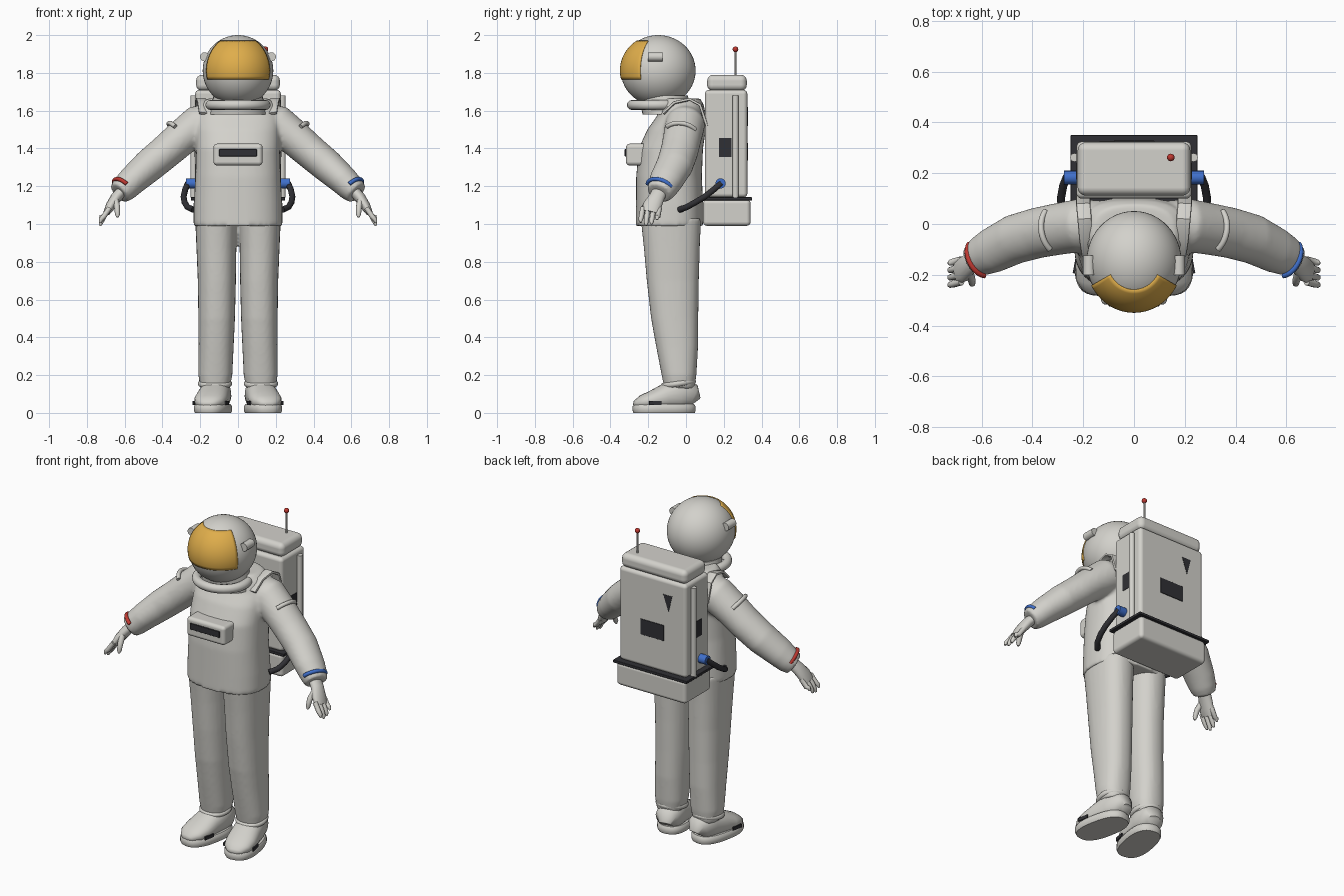
import bpy, bmesh, math
from math import sin, cos, pi, radians
from mathutils import Vector, Matrix

if "Cube" in bpy.data.objects:
    bpy.data.objects.remove(bpy.data.objects["Cube"])


def material(name, rgb):
    m = bpy.data.materials.new(name)
    m.diffuse_color = (*rgb, 1)
    m.use_nodes = True
    m.node_tree.nodes["Principled BSDF"].inputs["Base Color"].default_value = m.diffuse_color
    return m


WHITE = material("suit white", (0.65, 0.64, 0.60))
GOLD = material("visor gold", (0.74, 0.42, 0.07))
DARK = material("dark rubber", (0.03, 0.03, 0.035))
BLUE = material("blue", (0.05, 0.16, 0.60))
RED = material("red", (0.52, 0.04, 0.03))


def finish(name, bm, mat, angle=40):
    bmesh.ops.recalc_face_normals(bm, faces=bm.faces)
    me = bpy.data.meshes.new(name)
    bm.to_mesh(me)
    bm.free()
    me.materials.append(mat)
    if angle:
        me.polygons.foreach_set("use_smooth", [True] * len(me.polygons))
        me.set_sharp_from_angle(angle=radians(angle))
    ob = bpy.data.objects.new(name, me)
    bpy.context.collection.objects.link(ob)
    return ob


def tube(bm, sections, ref=(0, 1, 0), n=28, p=2.0, flat=False):
    """Loft of superellipse rings; each section is (x, y, z, radius_u, radius_v)."""
    pts = [Vector(s[:3]) for s in sections]
    rings = []
    for i, s in enumerate(sections):
        t = pts[min(i + 1, len(pts) - 1)] - pts[max(i - 1, 0)]
        t = Vector((0, 0, 1)) if flat else t.normalized()
        v = Vector(ref)
        v = (v - t * v.dot(t)).normalized()
        u = v.cross(t)
        ring = []
        for k in range(n):
            a = 2 * pi * k / n
            c, d = cos(a), sin(a)
            cu = math.copysign(abs(c) ** (2 / p), c) * s[3]
            cv = math.copysign(abs(d) ** (2 / p), d) * s[4]
            ring.append(bm.verts.new(pts[i] + u * cu + v * cv))
        rings.append(ring)
    for a, b in zip(rings, rings[1:]):
        for k in range(n):
            bm.faces.new((a[k], a[(k + 1) % n], b[(k + 1) % n], b[k]))
    bm.faces.new(rings[0])
    bm.faces.new(rings[-1])


def mirrored(sections, s):
    return [(q[0] * s, *q[1:]) for q in sections]


def blend(ob, voxel=0.011, repeat=5):
    """Fuse overlapping lofts into one soft surface."""
    r = ob.modifiers.new("fuse", "REMESH")
    r.mode, r.voxel_size, r.use_smooth_shade = "VOXEL", voxel, True
    m = ob.modifiers.new("soften", "SMOOTH")
    m.factor, m.iterations = 0.5, repeat


def box(name, lo, hi, mat, bevel=0.0):
    bm = bmesh.new()
    bmesh.ops.create_cube(bm, size=1)
    lo, hi = Vector(lo), Vector(hi)
    for v in bm.verts:
        v.co = (lo + hi) / 2 + Vector(v.co[i] * abs(hi[i] - lo[i]) for i in range(3))
    ob = finish(name, bm, mat, 0)
    if bevel:
        for f in ob.data.polygons:
            f.use_smooth = True
        b = ob.modifiers.new("round", "BEVEL")
        b.width, b.segments, b.harden_normals = bevel, 4, True
    return ob


def pipe(name, a, b, r, mat, n=16):
    bm = bmesh.new()
    ref = (0, 0, 1) if abs(a[2] - b[2]) < 0.02 else (0, 1, 0)
    tube(bm, [(*a, r, r), (*b, r, r)], ref, n)
    return finish(name, bm, mat)


def hoop(name, centre, axis, ru, rv, r, mat, a0=0, a1=360, n=40):
    """Elliptical ring or arc around an axis; angle 90 is the upper side."""
    t = Vector(axis).normalized()
    v = Vector((0, 1, 0))
    v = (v - t * v.dot(t)).normalized()
    u = v.cross(t)
    if u.z < 0:
        u = -u
    closed = a1 - a0 >= 360
    cu = bpy.data.curves.new(name, "CURVE")
    cu.dimensions, cu.bevel_depth, cu.bevel_resolution = "3D", r, 4
    cu.use_fill_caps = True
    sp = cu.splines.new("POLY")
    sp.points.add(n - 1)
    for i, q in enumerate(sp.points):
        a = radians(a0 + (a1 - a0) * i / (n if closed else n - 1))
        q.co = (*(Vector(centre) + v * cos(a) * rv + u * sin(a) * ru), 1)
    sp.use_cyclic_u = closed
    sp.use_smooth = True
    cu.materials.append(mat)
    ob = bpy.data.objects.new(name, cu)
    bpy.context.collection.objects.link(ob)


# Jacket: torso and both sleeves
arm = [(.10, 0, 1.56, .085, .09), (.21, -.005, 1.525, .105, .105), (.30, -.02, 1.455, .095, .102),
       (.38, -.035, 1.385, .091, .10), (.47, -.06, 1.31, .088, .098), (.56, -.105, 1.23, .078, .09),
       (.60, -.125, 1.19, .072, .08), (.63, -.143, 1.163, .062, .068)]
bm = bmesh.new()
tube(bm, [(0, -.088, .99, .236, .178), (0, -.087, 1.10, .234, .178), (0, -.09, 1.25, .226, .174),
          (0, -.08, 1.40, .222, .17), (0, -.05, 1.50, .225, .155), (0, -.025, 1.57, .225, .13),
          (0, -.02, 1.63, .205, .115), (0, -.03, 1.665, .16, .105)], n=40, p=2.5, flat=True)
for s in (1, -1):
    tube(bm, mirrored(arm, s))
blend(finish("jacket", bm, WHITE))

# Trousers
leg = [(.115, -.08, 1.03, .112, .16), (.114, -.075, .87, .106, .148), (.112, -.07, .70, .101, .138),
       (.113, -.06, .50, .097, .125), (.116, -.047, .35, .093, .111), (.12, -.037, .20, .09, .092),
       (.122, -.035, .13, .078, .08)]
bm = bmesh.new()
for s in (1, -1):
    tube(bm, mirrored(leg, s), p=2.3, flat=True)
blend(finish("trousers", bm, WHITE), 0.01, 3)

# Neck and collar ring
bm = bmesh.new()
tube(bm, [(0, -.10, 1.58, .15, .13), (0, -.12, 1.68, .13, .13)], flat=True)
finish("neck", bm, WHITE)
hoop("collar_ring", (0, -.15, 1.63), (0, 0, 1), .147, .137, .026, WHITE)

# Helmet and visor patch
centre = Vector((0, -.147, 1.812))
bm = bmesh.new()
bmesh.ops.create_uvsphere(bm, u_segments=48, v_segments=28, radius=1)
for v in bm.verts:
    v.co = centre + Vector((v.co.x * .187, v.co.y * .198, v.co.z * .188))
finish("helmet", bm, WHITE)
bm = bmesh.new()
grid = []
for j in range(15):
    e = radians(-14 + 70 * j / 14)
    grid.append([])
    for i in range(27):
        a = radians(-62 + 124 * i / 26)
        grid[-1].append(bm.verts.new(centre + Vector((sin(a) * cos(e) * .191, -cos(a) * cos(e) * .203, sin(e) * .192))))
for a, b in zip(grid, grid[1:]):
    for i in range(26):
        bm.faces.new((a[i], a[i + 1], b[i + 1], b[i]))
visor = finish("visor", bm, GOLD)
visor.modifiers.new("shell", "SOLIDIFY").thickness = .008

for s in (1, -1):
    side = "left" if s > 0 else "right"
    # Helmet side lamps
    pipe(f"{side}_helmet_lamp", (s * .177, -.20, 1.885), (s * .177, -.125, 1.885), .024, WHITE)

    # Glove: palm, four fingers, thumb
    bm = bmesh.new()
    tube(bm, mirrored([(.60, -.13, 1.19, .03, .04), (.645, -.155, 1.14, .03, .042),
                       (.675, -.18, 1.095, .026, .05), (.695, -.19, 1.06, .018, .046)], s), n=16)
    for k in range(4):
        y = -.232 + .029 * k
        tip = (.016, .0, .006, .03)[k]
        tube(bm, mirrored([(.68, y + .004, 1.085, .014, .014), (.71, y - .004, 1.04, .014, .014),
                           (.725, y - .008, 1.008 + tip, .012, .012),
                           (.73, y - .009, .992 + tip, .006, .006)], s), n=10)
    tube(bm, mirrored([(.65, -.185, 1.13, .018, .02), (.64, -.22, 1.09, .016, .016),
                       (.638, -.235, 1.05, .013, .013), (.638, -.238, 1.035, .006, .006)], s), n=10)
    finish(f"{side}_glove", bm, WHITE, 60)

    # Sleeve rings and coloured wrist band
    hoop(f"{side}_shoulder_ring", (s * .295, -.025, 1.46), (s * .68, -.15, -.65), .102, .098, .012, WHITE, 40, 140)
    hoop(f"{side}_wrist_band", (s * .605, -.135, 1.188), (s * .58, -.35, -.6), .066, .074, .011,
         BLUE if s > 0 else RED, 35, 175)

    # Boot: upper, ankle, sole, side grips
    turn = Matrix.Translation((s * .11, 0, 0)) @ Matrix.Rotation(s * radians(11), 4, "Z")
    bm = bmesh.new()
    tube(bm, [(0, .048, .06, .04, .035), (0, .03, .085, .07, .07), (0, -.04, .10, .082, .085),
              (0, -.11, .085, .084, .07), (0, -.18, .067, .088, .052), (0, -.235, .056, .076, .038),
              (0, -.27, .045, .045, .022), (0, -.28, .04, .02, .01)], (0, 0, 1), 24, 2.3)
    bmesh.ops.transform(bm, matrix=turn, verts=bm.verts)
    finish(f"{side}_boot", bm, WHITE, 60)
    bm = bmesh.new()
    tube(bm, [(0, -.118, 0, .088, .163), (0, -.118, .012, .094, .168), (0, -.118, .034, .094, .168),
              (0, -.118, .046, .086, .16)], n=36, p=2.5, flat=True)
    bmesh.ops.transform(bm, matrix=turn, verts=bm.verts)
    finish(f"{side}_sole", bm, WHITE)
    for k in (1, -1):
        g = box(f"{side}_boot_grip", (k * .084, -.215, .042), (k * .0925, -.15, .062), DARK)
        g.matrix_world = turn
    hoop(f"{side}_ankle_fold", (s * .122, -.04, .155), (0, -.15, 1), .075, .078, .016, WHITE)

    # Shoulder strap running from chest to pack
    bm = bmesh.new()
    tube(bm, mirrored([(.185, -.12, 1.585, .022, .008), (.19, -.06, 1.642, .026, .008),
                       (.195, .02, 1.66, .028, .008), (.20, .075, 1.63, .028, .008),
                       (.20, .11, 1.52, .028, .008)], s), (0, .6, 1), 12, 4)
    finish(f"{side}_shoulder_strap", bm, WHITE)

    # Pack side rail, side panel, hose and connector
    pipe(f"{side}_pack_rail", (s * .235, .262, 1.14), (s * .235, .262, 1.68), .017, WHITE)
    box(f"{side}_pack_panel", (s * .222, .175, 1.355), (s * .2295, .24, 1.455), DARK)
    pipe(f"{side}_hose_connector", (s * .22, .183, 1.215), (s * .275, .183, 1.215), .027, BLUE)
    bm = bmesh.new()
    r = .016
    tube(bm, mirrored([(.265, .185, 1.215, r, r), (.279, .15, 1.185, r, r), (.288, .10, 1.145, r, r),
                       (.283, .05, 1.115, r, r), (.268, .005, 1.09, r, r), (.235, -.035, 1.075, r, r)], s),
         (0, 0, 1), 14)
    finish(f"{side}_hose", bm, DARK, 60)

# Chest control box
box("chest_box", (-.13, -.318, 1.31), (.13, -.20, 1.425), WHITE, .02)
box("chest_display", (-.10, -.325, 1.358), (.10, -.316, 1.396), DARK, .003)

# Life support pack
box("pack_base", (-.235, .09, .99), (.235, .342, 1.13), WHITE, .022)
box("pack_seam_plate", (-.25, .085, 1.125), (.25, .35, 1.142), DARK, .004)
box("pack_body", (-.227, .10, 1.14), (.227, .325, 1.71), WHITE, .022)
box("pack_cap", (-.222, .112, 1.705), (.222, .322, 1.79), WHITE, .032)
box("pack_back_panel", (-.08, .32, 1.335), (.08, .3285, 1.43), DARK, .002)

# Small triangular marker on the pack back
bm = bmesh.new()
tri = bm.faces.new([bm.verts.new(q) for q in ((-.135, .327, 1.62), (-.075, .327, 1.62), (-.11, .327, 1.52))])
finish("pack_marker", bm, DARK, 0).modifiers.new("plate", "SOLIDIFY").thickness = .003

# Antenna
pipe("antenna", (.145, .262, 1.78), (.145, .262, 1.92), .005, WHITE, 10)
bm = bmesh.new()
bmesh.ops.create_uvsphere(bm, u_segments=16, v_segments=10, radius=.015,
                          matrix=Matrix.Translation((.145, .262, 1.925)))
finish("antenna_tip", bm, RED)
